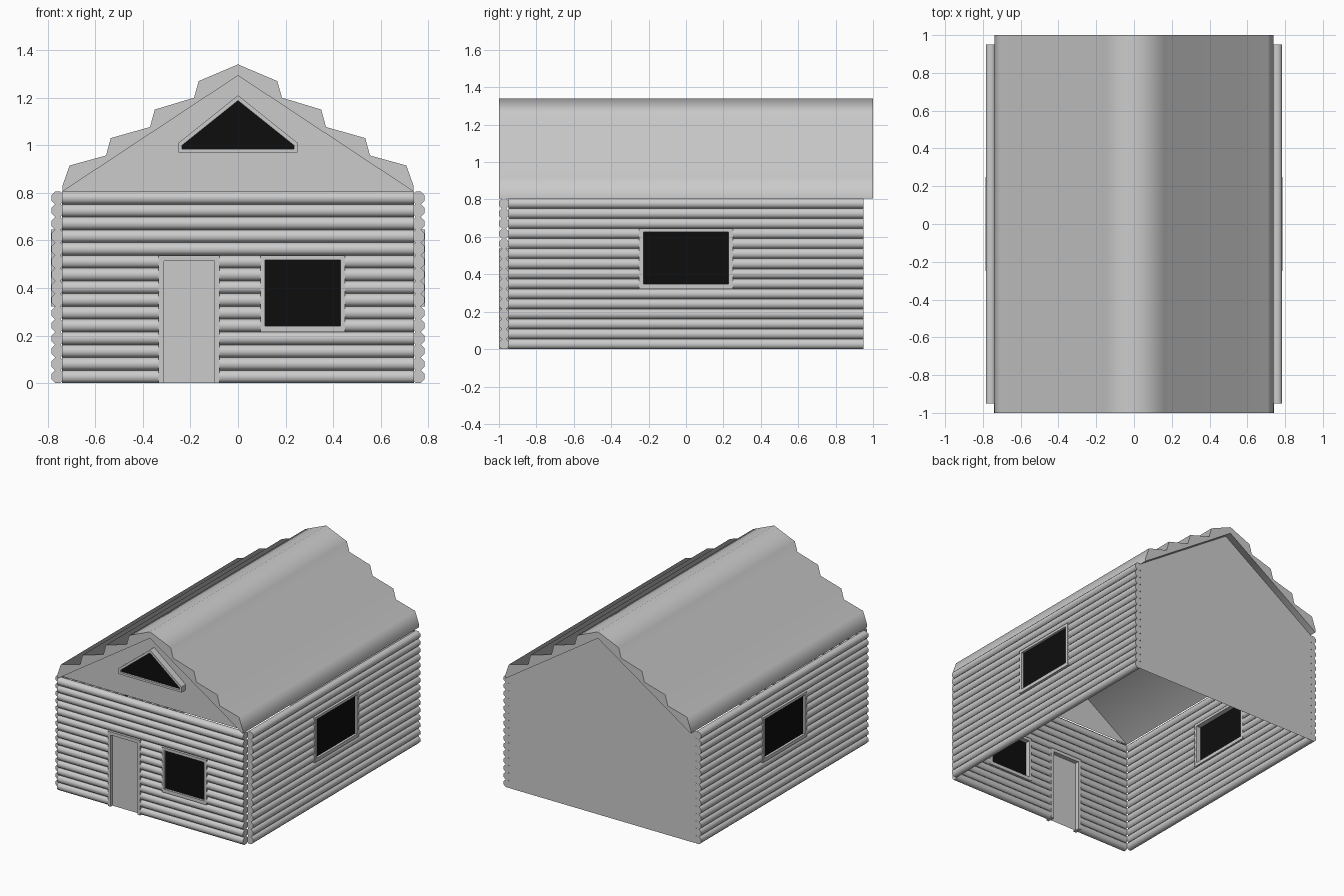
import bpy, bmesh, math

if "Cube" in bpy.data.objects:
    bpy.data.objects.remove(bpy.data.objects["Cube"])

LOGS, STEP = 15, 0.0537          # log courses and course height
TOP = LOGS * STEP                # eaves height
R = STEP / 2 / math.cos(math.pi / 8)


def finish(name, bm, angle=None, rot=0.0, color=None):
    bmesh.ops.recalc_face_normals(bm, faces=bm.faces)
    me = bpy.data.meshes.new(name)
    bm.to_mesh(me)
    bm.free()
    ob = bpy.data.objects.new(name, me)
    bpy.context.collection.objects.link(ob)
    ob.rotation_euler.z = rot
    if color:
        me.materials.append(color)
    if angle:
        bpy.ops.object.select_all(action='DESELECT')
        ob.select_set(True)
        bpy.context.view_layer.objects.active = ob
        bpy.ops.object.shade_smooth_by_angle(angle=math.radians(angle))
    return ob


def prism(bm, pts, y0, y1):
    """Extrude an (x, z) outline from y0 to y1."""
    a = [bm.verts.new((x, y0, z)) for x, z in pts]
    b = [bm.verts.new((x, y1, z)) for x, z in pts]
    bm.faces.new(a)
    bm.faces.new(b[::-1])
    for i in range(len(pts)):
        j = (i + 1) % len(pts)
        bm.faces.new((a[i], a[j], b[j], b[i]))


def panel(name, pts, y, rot=0.0, color=None):
    bm = bmesh.new()
    bm.faces.new([bm.verts.new((x, y, z)) for x, z in pts])
    return finish(name, bm, None, rot, color)


def frame(name, outer, inner, y0, y1, rot=0.0, closed=True):
    """Mitred frame between two outlines."""
    bm = bmesh.new()
    rings = [[bm.verts.new(c) for c in ((o[0], y0, o[1]), (i[0], y0, i[1]),
                                        (i[0], y1, i[1]), (o[0], y1, o[1]))]
             for o, i in zip(outer, inner)]
    n = len(rings)
    for k in range(n if closed else n - 1):
        a, b = rings[k], rings[(k + 1) % n]
        for q in range(4):
            bm.faces.new((a[q], b[q], b[(q + 1) % 4], a[(q + 1) % 4]))
    if not closed:
        bm.faces.new(rings[0])
        bm.faces.new(rings[-1])
    return finish(name, bm, None, rot)


def log_wall(name, half, yc, spans, rot=0.0):
    """Stack of eight-sided logs along x; spans(i) gives the pieces of course i."""
    bm = bmesh.new()
    for i in range(LOGS):
        zc = (i + 0.5) * STEP
        for x0, x1 in spans(i):
            ends = []
            for x in (x0, x1):
                ends.append([bm.verts.new((x, yc + R * math.cos(t), zc + R * math.sin(t)))
                             for t in (math.pi / 8 + k * math.pi / 4 for k in range(8))])
            a, b = ends
            bm.faces.new(a)
            bm.faces.new(b[::-1])
            for k in range(8):
                j = (k + 1) % 8
                bm.faces.new((a[k], a[j], b[j], b[k]))
    return finish(name, bm, 60, rot)


def rect(x0, x1, z0, z1):
    return [(x0, z0), (x1, z0), (x1, z1), (x0, z1)]


black = bpy.data.materials.new("black_glass")
black.diffuse_color = (0.004, 0.004, 0.004, 1)
black.use_nodes = True
black.node_tree.nodes["Principled BSDF"].inputs["Base Color"].default_value = black.diffuse_color


# Log walls, split around the door and windows
def front_spans(i):
    if i < 4:
        return [(-0.74, -0.33), (-0.08, 0.74)]
    if i < 10:
        return [(-0.74, -0.33), (-0.08, 0.10), (0.445, 0.74)]
    return [(-0.74, 0.74)]


def side_spans(i):
    return [(-0.95, -0.245), (0.245, 0.95)] if 6 <= i < 12 else [(-0.95, 0.95)]


log_wall("front_log_wall", 0.74, -0.973, front_spans)
for side, rot in (("right", math.pi / 2), ("left", -math.pi / 2)):
    log_wall(side + "_log_wall", 0.95, -0.758, side_spans, rot)
    # Side window
    frame(side + "_window_frame", rect(-0.25, 0.25, 0.322, 0.645),
          rect(-0.228, 0.228, 0.347, 0.627), -0.787, -0.735, rot)
    panel(side + "_window_glass", rect(-0.23, 0.23, 0.345, 0.63), -0.77, rot, black)

# Front window
frame("front_window_frame", rect(0.095, 0.45, 0.215, 0.537),
      rect(0.113, 0.43, 0.24, 0.517), -1.0, -0.948)
panel("front_window_glass", rect(0.112, 0.432, 0.238, 0.519), -0.985, 0, black)

# Door
frame("door_frame", [(-0.335, 0), (-0.335, 0.537), (-0.077, 0.537), (-0.077, 0)],
      [(-0.312, 0), (-0.312, 0.514), (-0.098, 0.514), (-0.098, 0)], -1.0, -0.948, closed=False)
panel("door", rect(-0.314, -0.096, 0, 0.516), -0.98)

# Gable and back wall
panel("front_gable", [(-0.74, TOP), (0.74, TOP), (0, 1.295)], -0.952)
panel("back_wall", [(-0.74, 0), (0.74, 0), (0.74, TOP), (0, 1.295), (-0.74, TOP)], 0.95)

# Gable window
frame("gable_window_frame", [(-0.25, 0.97), (0.25, 0.97), (0.25, 1.01), (0, 1.21), (-0.25, 1.01)],
      [(-0.235, 0.985), (0.235, 0.985), (0.235, 1.0), (0, 1.188), (-0.235, 1.0)], -1.0, -0.952)
panel("gable_window_glass",
      [(-0.236, 0.984), (0.236, 0.984), (0.236, 1.001), (0, 1.189), (-0.236, 1.001)],
      -0.985, 0, black)

# Stepped roof
half = [(0.165, 1.27), (0.185, 1.20), (0.35, 1.15), (0.37, 1.077), (0.535, 1.03),
        (0.555, 0.957), (0.708, 0.915), (0.738, 0.83), (0.738, TOP)]
outline = [(0, 1.34)] + half + [(0, 1.293)] + [(-x, z) for x, z in reversed(half)]
bm = bmesh.new()
prism(bm, outline, -1.0, 1.0)
finish("roof", bm, 80)
